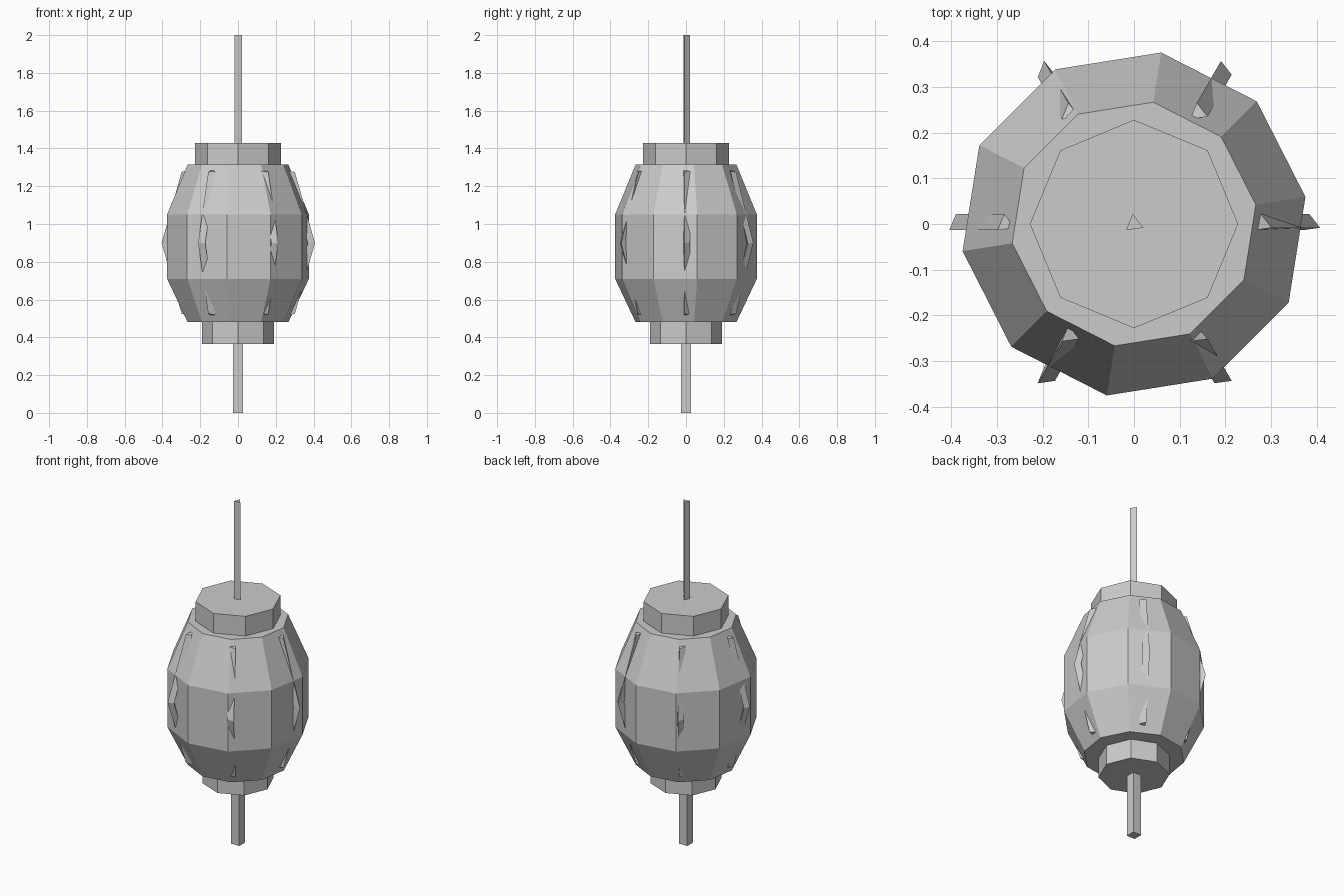
import bpy, bmesh
from math import sin, cos, radians

if "Cube" in bpy.data.objects:
    bpy.data.objects.remove(bpy.data.objects["Cube"])

GREY = (0.6, 0.6, 0.6, 1)
grey = bpy.data.materials.new("plain_grey")
grey.use_nodes = True
grey.diffuse_color = GREY
grey.node_tree.nodes["Principled BSDF"].inputs["Base Color"].default_value = GREY


def ring(sides, radius, turn):
    """Points of a regular polygon, turned by some degrees."""
    angles = [radians(turn + 360 * i / sides) for i in range(sides)]
    return [(radius * cos(a), radius * sin(a)) for a in angles]


def loft(name, rings):
    """Closed solid through a stack of matching point rings."""
    bm = bmesh.new()
    loops = [[bm.verts.new(p) for p in r] for r in rings]
    n = len(loops[0])
    for low, high in zip(loops, loops[1:]):
        for i in range(n):
            j = (i + 1) % n
            bm.faces.new((low[i], low[j], high[j], high[i]))
    bm.faces.new(loops[0][::-1])
    bm.faces.new(loops[-1])
    bmesh.ops.recalc_face_normals(bm, faces=bm.faces)
    mesh = bpy.data.meshes.new(name)
    bm.to_mesh(mesh)
    bm.free()
    mesh.materials.append(grey)
    obj = bpy.data.objects.new(name, mesh)
    bpy.context.collection.objects.link(obj)


def lathe(name, sides, turn, profile):
    """Faceted solid from (radius, height) pairs."""
    loft(name, [[(x, y, z) for x, y in ring(sides, r, turn)] for r, z in profile])


# Barrel body, end caps and rods
lathe("body", 10, 9, [(0.27, 0.48), (0.38, 0.71), (0.38, 1.05), (0.27, 1.315)])
lathe("top_cap", 8, 0, [(0.228, 1.315), (0.228, 1.43)])
lathe("bottom_cap", 8, 0, [(0.19, 0.365), (0.19, 0.48)])
lathe("top_rod", 3, -22, [(0.022, 1.43), (0.022, 2)])
lathe("bottom_rod", 4, 45, [(0.038, 0), (0.038, 0.365)])

# Bent three-sided ribs, all with the same section direction
for k in range(6):
    a = radians(60 * k)
    ux, uy = cos(a), sin(a)
    rings = []
    for reach, z, tilt in ((0.281, 0.52, 0.28), (0.387, 0.9, 0), (0.281, 1.28, -0.28)):
        rings.append([(reach * ux + x, reach * uy + y, z + tilt * (x * ux + y * uy))
                      for x, y in ring(3, 0.022, -22)])
    loft("rib_%d" % (k + 1), rings)
